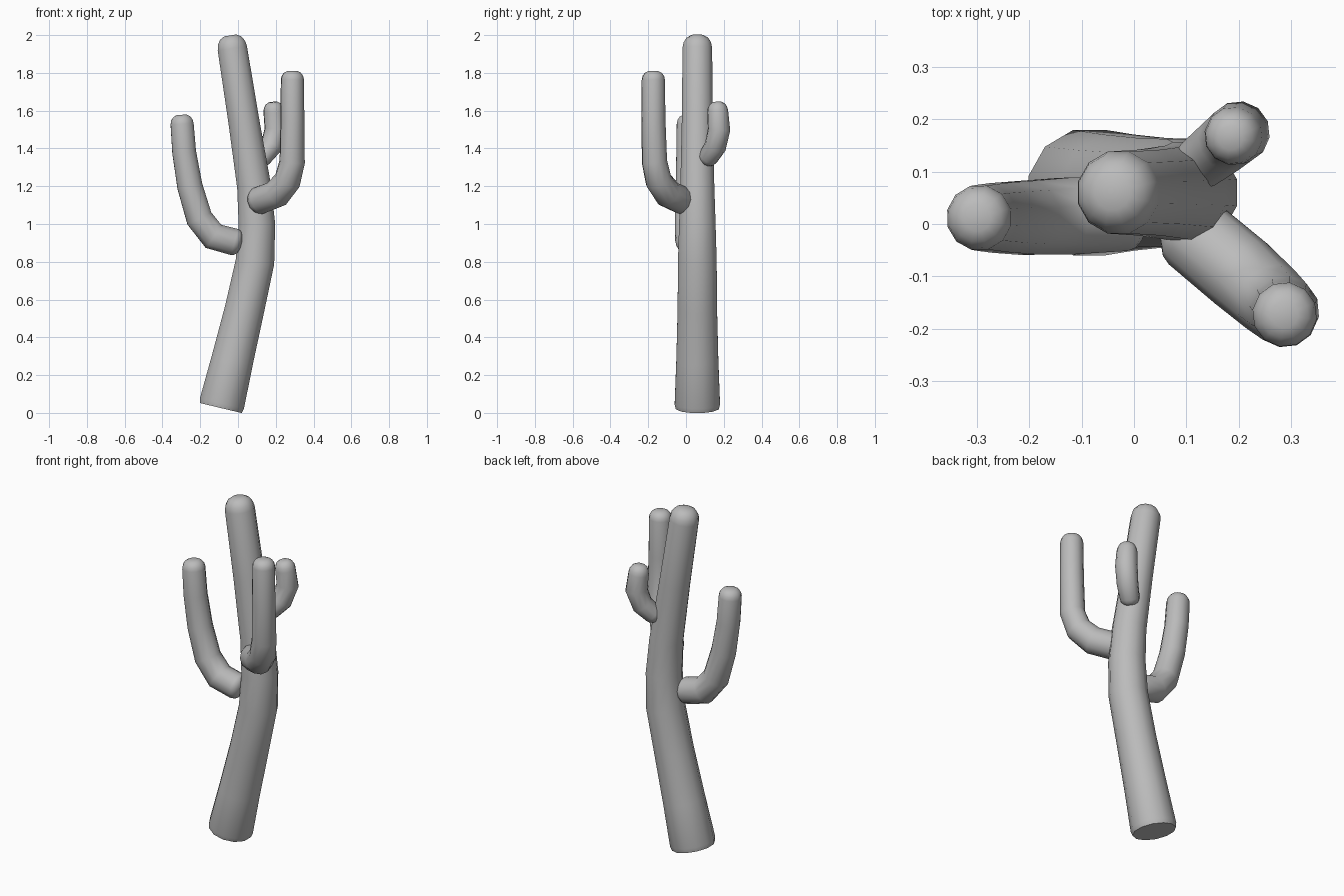
import bpy
import bmesh
from math import cos, sin, pi
from mathutils import Vector

cube = bpy.data.objects.get("Cube")
if cube:
    bpy.data.objects.remove(cube, do_unlink=True)

GREY = (0.5, 0.5, 0.5, 1)
mat = bpy.data.materials.new("plain grey")
mat.use_nodes = True
mat.diffuse_color = GREY
mat.node_tree.nodes["Principled BSDF"].inputs["Base Color"].default_value = GREY

# Rounded end: (share of the radius, share of the cap depth)
DOME = [(0.93, 0.4), (0.74, 0.75), (0.42, 0.96)]
BEVEL = [(0.95, 1.0)]


def tube(name, path, sides, start, end):
    """Skin a path of (x, y, z, radius); start and end are (cap profile, depth)."""
    pts = [Vector(p[:3]) for p in path]
    radii = [p[3] for p in path]
    steps = [(b - a).normalized() for a, b in zip(pts, pts[1:])]
    tangents = [steps[0]]
    tangents += [(a + b).normalized() for a, b in zip(steps, steps[1:])]
    tangents.append(steps[-1])

    # Stations along the path, with the cap rings added at both ends
    stations = list(zip(pts, tangents, radii))
    head = [(pts[0] - tangents[0] * start[1] * d, tangents[0], radii[0] * r)
            for r, d in reversed(start[0])]
    tail = [(pts[-1] + tangents[-1] * end[1] * d, tangents[-1], radii[-1] * r)
            for r, d in end[0]]

    bm = bmesh.new()
    rings = []
    side = tangents[0].cross(Vector((0, 1, 0))).normalized()
    for centre, t, r in head + stations + tail:
        side = (side - t * side.dot(t)).normalized()
        other = t.cross(side)
        angles = [2 * pi * (i + 0.5) / sides for i in range(sides)]
        rings.append([bm.verts.new(centre + r * (side * cos(a) + other * sin(a)))
                      for a in angles])
    for low, high in zip(rings, rings[1:]):
        for i in range(sides):
            j = (i + 1) % sides
            bm.faces.new((low[i], low[j], high[j], high[i]))
    bm.faces.new(rings[0][::-1])
    bm.faces.new(rings[-1])
    bmesh.ops.recalc_face_normals(bm, faces=bm.faces)

    mesh = bpy.data.meshes.new(name)
    bm.to_mesh(mesh)
    bm.free()
    obj = bpy.data.objects.new(name, mesh)
    bpy.context.collection.objects.link(obj)
    mesh.materials.append(mat)
    bpy.ops.object.select_all(action="DESELECT")
    obj.select_set(True)
    bpy.context.view_layer.objects.active = obj
    bpy.ops.object.shade_smooth_by_angle(angle=pi / 3)


# Leaning trunk with a flat foot and a domed tip
tube("trunk", [
    (-0.085, 0.06, 0.05, 0.124), (-0.03, 0.06, 0.28, 0.115),
    (0.035, 0.06, 0.55, 0.108), (0.09, 0.06, 0.8, 0.106),
    (0.1, 0.06, 1.0, 0.1), (0.085, 0.06, 1.2, 0.093),
    (0.03, 0.06, 1.55, 0.085), (-0.03, 0.06, 1.93, 0.081),
], 12, (BEVEL, 0.025), (DOME, 0.072))

# Long arm on the right side
tube("right_arm", [
    (-0.02, 0.02, 0.905, 0.074), (-0.13, 0.015, 0.935, 0.076),
    (-0.205, 0.012, 1.03, 0.073), (-0.255, 0.012, 1.2, 0.069),
    (-0.285, 0.012, 1.38, 0.065), (-0.296, 0.012, 1.53, 0.063),
], 12, (DOME, 0.04), (DOME, 0.05))

# Upright arm at the front left
tube("front_left_arm", [
    (0.115, -0.02, 1.125, 0.075), (0.205, -0.095, 1.16, 0.076),
    (0.262, -0.145, 1.23, 0.072), (0.287, -0.167, 1.33, 0.068),
    (0.288, -0.172, 1.55, 0.064), (0.288, -0.173, 1.765, 0.062),
], 12, (DOME, 0.05), (DOME, 0.047))

# Short arm at the back left
tube("back_left_arm", [
    (0.13, 0.12, 1.355, 0.053), (0.175, 0.155, 1.41, 0.058),
    (0.2, 0.175, 1.5, 0.06), (0.19, 0.168, 1.595, 0.056),
], 12, (DOME, 0.04), (DOME, 0.053))
